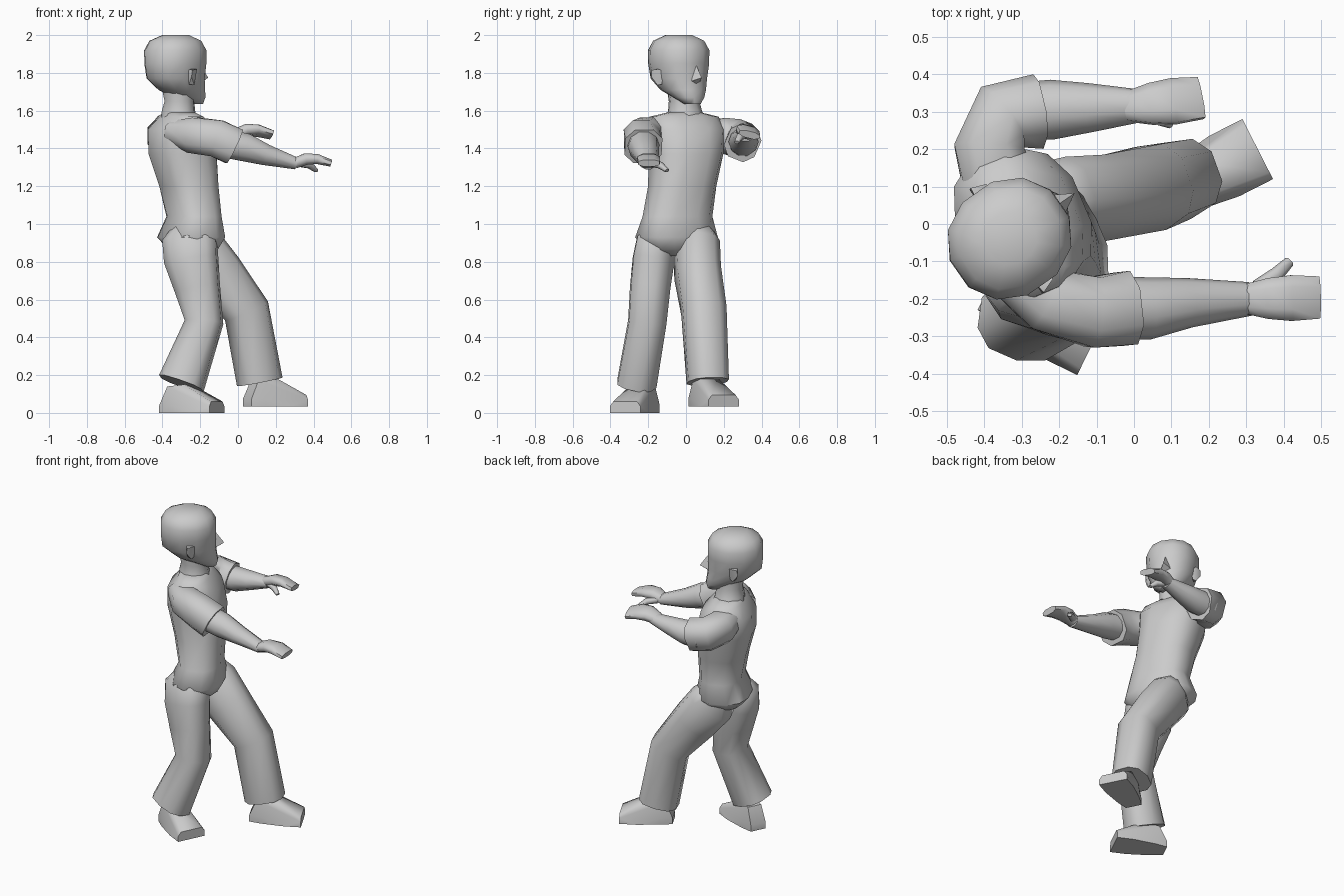
import bpy, bmesh
from math import sin, cos, pi, radians
from mathutils import Vector

Z = Vector((0, 0, 1))


def yaw_dir(deg):
    return Vector((cos(radians(deg)), sin(radians(deg)), 0))


def finish(name, bm, angle):
    bmesh.ops.recalc_face_normals(bm, faces=bm.faces)
    me = bpy.data.meshes.new(name)
    bm.to_mesh(me)
    bm.free()
    ob = bpy.data.objects.new(name, me)
    bpy.context.collection.objects.link(ob)
    bpy.ops.object.select_all(action='DESELECT')
    ob.select_set(True)
    bpy.context.view_layer.objects.active = ob
    bpy.ops.object.shade_smooth_by_angle(angle=radians(angle))
    return ob


def tube(name, rings, ref, n=10, p=0.8, axis=None):
    """Loft rings (x, y, z, a, b): a is the half size along ref, b across it."""
    bm = bmesh.new()
    c = [Vector(r[:3]) for r in rings]
    loops = []
    for i, r in enumerate(rings):
        t = axis
        if t is None:
            t = Vector()
            if i:
                t += (c[i] - c[i - 1]).normalized()
            if i < len(c) - 1:
                t += (c[i + 1] - c[i]).normalized()
            t.normalize()
        u = (ref - ref.dot(t) * t).normalized()
        v = t.cross(u)
        loop = []
        for k in range(n):
            w = 2 * pi * (k + 0.5) / n
            cu, cv = [(1 if q > 0 else -1) * abs(q) ** p if abs(q) > 1e-6 else 0
                      for q in (cos(w), sin(w))]
            loop.append(bm.verts.new(c[i] + u * r[3] * cu + v * r[4] * cv))
        loops.append(loop)
    for l0, l1 in zip(loops, loops[1:]):
        for k in range(n):
            bm.faces.new((l0[k], l0[(k + 1) % n], l1[(k + 1) % n], l1[k]))
    bm.faces.new(loops[0])
    bm.faces.new(loops[-1])
    return finish(name, bm, 65)


def hull(name, pts, angle=50):
    bm = bmesh.new()
    for q in pts:
        bm.verts.new(q)
    bmesh.ops.convex_hull(bm, input=bm.verts)
    return finish(name, bm, angle)


def foot(name, toe, yaw, z):
    f = yaw_dir(yaw)
    side = Z.cross(f)
    pts = []
    for s, h, w in ((-.315, 0, .05), (-.315, .04, .05), (-.27, .14, .045), (-.17, .15, .05), (-.24, .04, .07),
                    (-.24, 0, .07), (-.1, .11, .06), (0, .06, .07), (0, .035, .09), (0, 0, .09), (-.1, 0, .09)):
        for k in (-1, 1):
            pts.append(Vector((*toe, z + h)) + f * s + side * w * k)
    hull(name, pts)


# Torso and hips, turned slightly to the left
tube("torso", [
    (-.225, -.055, .83, .06, .06), (-.238, -.055, .865, .12, .16), (-.248, -.05, .93, .165, .22),
    (-.233, -.045, 1.04, .13, .187), (-.26, -.02, 1.2, .148, .18), (-.293, 0, 1.37, .172, .195),
    (-.308, 0, 1.5, .158, .21), (-.305, -.01, 1.568, .095, .19), (-.31, -.01, 1.59, .08, .09)],
    yaw_dir(23), n=12, axis=Z)
tube("neck", [(-.31, 0, 1.53, .1, .12), (-.315, -.005, 1.6, .09, .09), (-.31, -.01, 1.65, .08, .082),
              (-.32, -.015, 1.74, .09, .09)], yaw_dir(30), p=1, axis=Z)

# Head: rings of height, forward shift, half depth, half width
hf = yaw_dir(35)
hs = Z.cross(hf)


def head_pt(d, s, z):
    return Vector((-.322, -.032, z)) + hf * d + hs * s


tube("head", [(*head_pt(d, 0, z), a, b) for z, d, a, b in (
    (1.635, .115, .04, .045), (1.67, .08, .085, .08), (1.71, .03, .13, .112),
    (1.77, -.01, .162, .138), (1.85, -.012, .17, .153), (1.92, -.012, .168, .156),
    (1.97, -.012, .14, .13), (2.0, -.01, .07, .07))], hf, n=12, p=.93, axis=Z)
hull("nose", [head_pt(.13, 0, 1.87), head_pt(.2, 0, 1.775), head_pt(.13, .04, 1.75),
              head_pt(.13, -.04, 1.75), head_pt(.13, 0, 1.73)])
for k, label in ((1, "left"), (-1, "right")):
    hull(label + "_ear", [head_pt(d, k * s, z) for d, s, z in (
        (.03, .13, 1.81), (.02, .13, 1.74), (-.015, .13, 1.74), (-.025, .13, 1.82),
        (.005, .15, 1.735), (-.025, .168, 1.78), (-.02, .17, 1.815), (.02, .155, 1.82))])

# Trouser legs and shoes
tube("right_leg", [(-.25, -.12, 1.0, .08, .06), (-.255, -.158, .91, .148, .105), (-.248, -.172, .81, .146, .112),
                   (-.215, -.19, .66, .122, .108), (-.18, -.205, .48, .102, .103), (-.3, -.26, .155, .125, .107)],
     yaw_dir(-8))
tube("left_leg", [(-.27, .05, .98, .09, .07), (-.225, .055, .88, .145, .114), (-.11, .062, .74, .138, .115),
                  (.045, .095, .54, .12, .118), (.115, .115, .165, .12, .108)], yaw_dir(20))
foot("right_shoe", (-.112, -.322), -26, 0)
foot("left_shoe", (.33, .2), 27, .035)

# Short sleeves
tube("right_sleeve", [(-.34, -.11, 1.49, .06, .08), (-.235, -.2, 1.47, .1, .092),
                      (-.11, -.235, 1.453, .105, .1), (-.02, -.225, 1.41, .104, .105)], Z, n=8)
tube("left_sleeve", [(-.36, .1, 1.48, .07, .1), (-.385, .2, 1.468, .1, .1),
                     (-.35, .285, 1.45, .105, .095), (-.255, .3, 1.43, .102, .095)], Vector((0, .4, 1)), n=8)

# Bare forearms
tube("right_forearm", [(-.08, -.225, 1.43, .08, .085), (.04, -.225, 1.405, .078, .083),
                       (.15, -.21, 1.365, .058, .066), (.31, -.2, 1.32, .033, .045)], Z, p=1)
tube("left_forearm", [(-.33, .3, 1.43, .075, .075), (-.22, .305, 1.435, .075, .08),
                      (-.12, .31, 1.45, .057, .066), (.01, .315, 1.47, .033, .045)], Z, p=1)


# Hands: flat palm with bent fingers, plus a thumb on the inner side
def hand(label, x, y, z, k, drift, ref):
    rings = [(0, 0, .03, .042), (.06, .022, .033, .058), (.12, .022, .028, .065), (.193, 0, .02, .06)]
    tube(label + "_hand", [(x + s, y + drift * s, z + h, a, b) for s, h, a, b in rings], ref, n=8)
    tube(label + "_thumb", [(x + .03, y + k * .03, z, .022, .022), (x + .08, y + k * .065, z - .012, .018, .02),
                            (x + .115, y + k * .1, z - .04, .01, .014)], Z, n=6)


hand("right", .3, -.2, 1.322, 1, .02, Z)
hand("left", -.015, .313, 1.472, -.45, .12, Vector((0, .25, 1)))
